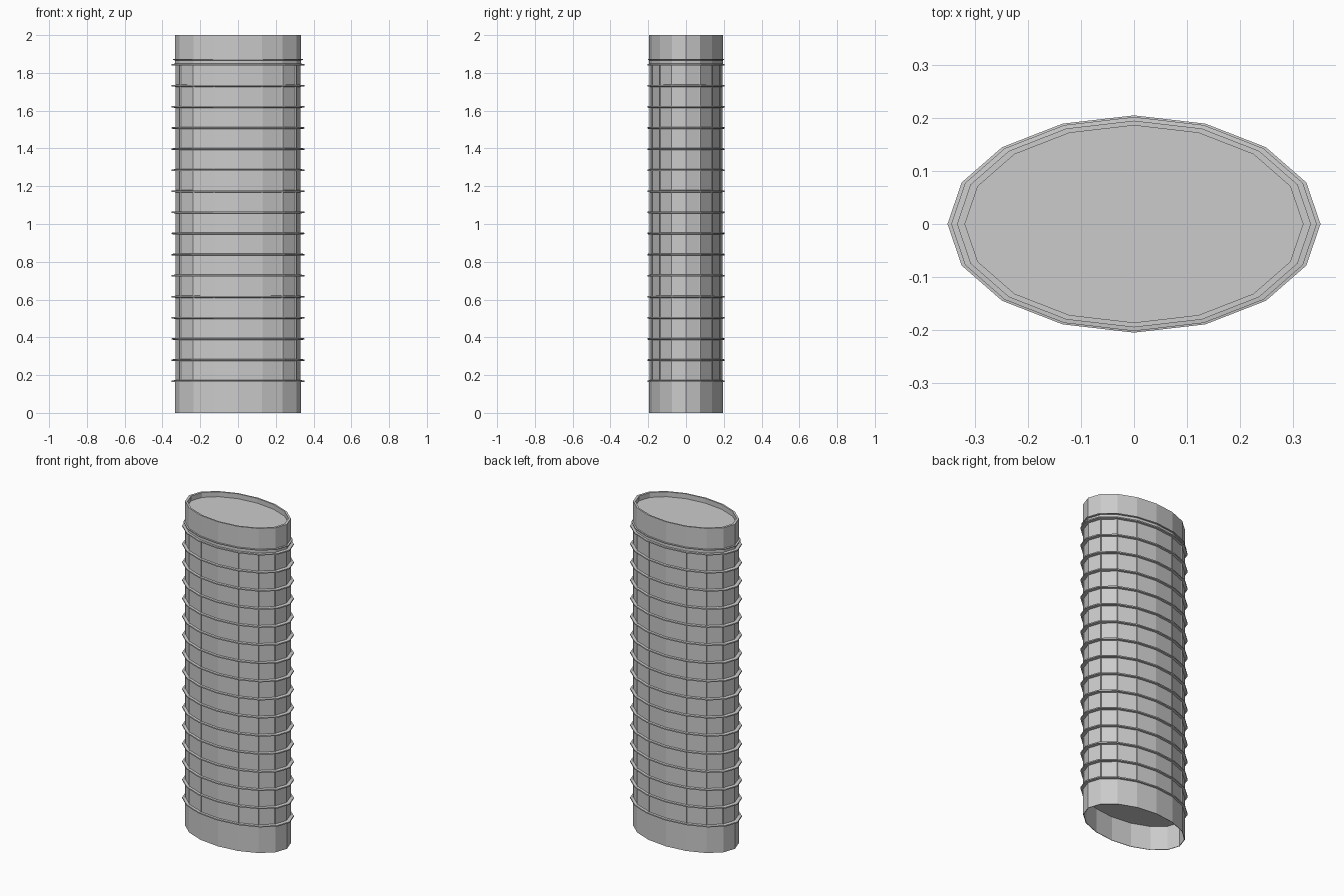
import bpy, bmesh
from math import cos, sin, pi

if "Cube" in bpy.data.objects:
    bpy.data.objects.remove(bpy.data.objects["Cube"])

SIDES = 16


def lathe(name, profile, closed=False):
    """Sweep an (x radius, y radius, z) profile round a 16-sided ellipse."""
    bm = bmesh.new()
    loops = [[bm.verts.new((a * cos(2 * pi * i / SIDES), b * sin(2 * pi * i / SIDES), z))
              for i in range(SIDES)] for a, b, z in profile]
    pairs = list(zip(loops, loops[1:]))
    if closed:
        pairs.append((loops[-1], loops[0]))
    else:
        bm.faces.new(loops[0])
        bm.faces.new(loops[-1])
    for lo, hi in pairs:
        for i in range(SIDES):
            j = (i + 1) % SIDES
            bm.faces.new((lo[i], lo[j], hi[j], hi[i]))
    bmesh.ops.recalc_face_normals(bm, faces=bm.faces)
    mesh = bpy.data.meshes.new(name)
    bm.to_mesh(mesh)
    bm.free()
    obj = bpy.data.objects.new(name, mesh)
    bpy.context.collection.objects.link(obj)
    return obj


def hoop(name, a, b, z, h):
    """Thin band standing proud of the tube wall."""
    lathe(name, [(0.325, 0.188, z - h), (a, b, z - h * 0.6),
                 (a, b, z + h * 0.6), (0.325, 0.188, z + h)], closed=True)


# Tube: hollow foot, collars at both ends, slightly inset middle, recessed top cap
lathe("tube_body", [
    (0.330, 0.192, 0.15), (0.330, 0.192, 0.0), (0.334, 0.195, 0.0),
    (0.334, 0.195, 0.165), (0.331, 0.193, 0.170),
    (0.331, 0.193, 1.840), (0.334, 0.195, 1.845),
    (0.334, 0.195, 2.0), (0.319, 0.186, 2.0), (0.319, 0.186, 1.97)])

# Evenly spaced ribs
for k in range(16):
    hoop(f"rib_{k + 1}", 0.352, 0.205, 0.168 + k * 0.1117, 0.006)

# Slim extra band under the top collar
hoop("top_band", 0.345, 0.202, 1.87, 0.004)

# Thin vertical seams on the middle section
for k, deg in enumerate((22.5, 45, 67.5, 112.5, 135, 157.5)):
    for s in (1, -1):
        t = deg * pi / 180
        bpy.ops.mesh.primitive_cube_add(
            size=1, location=(0.331 * cos(t), 0.193 * s * sin(t), 1.006))
        seam = bpy.context.object
        seam.name = f"seam_{k + 1}_{'back' if s > 0 else 'front'}"
        seam.scale = (0.006, 0.006, 1.67)
